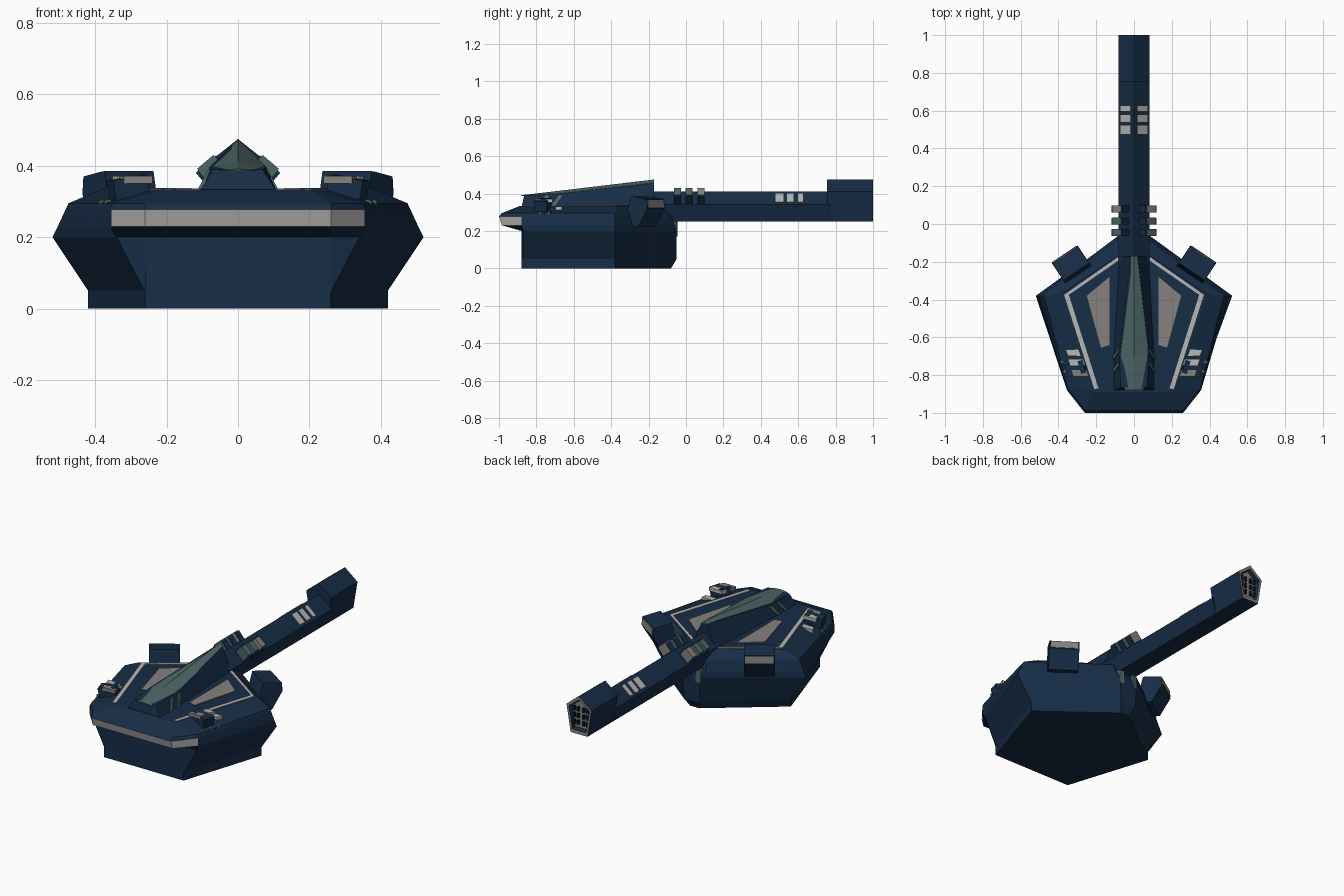
import bpy, bmesh, math
from mathutils import Vector, Matrix

if "Cube" in bpy.data.objects:
    bpy.data.objects.remove(bpy.data.objects["Cube"])


def mat(name, r, g, b):
    m = bpy.data.materials.new(name)
    m.diffuse_color = (r, g, b, 1)
    m.use_nodes = True
    m.node_tree.nodes["Principled BSDF"].inputs["Base Color"].default_value = m.diffuse_color
    return m


NAVY = mat("navy", .008, .026, .062)
DARK = mat("dark_navy", .004, .012, .028)
GREEN = mat("grey_green", .075, .135, .13)
GREY = mat("warm_grey", .24, .22, .21)
WHITE = mat("pale_grey", .48, .47, .46)


def loft(name, rings, m=NAVY, accent=None, accent_faces=()):
    """Skin a stack of equal-length closed loops; accent_faces = (ring, side) pairs."""
    bm = bmesh.new()
    vs = [[bm.verts.new(p) for p in r] for r in rings]
    n = len(rings[0])
    for i in range(len(rings) - 1):
        for j in range(n):
            k = (j + 1) % n
            f = bm.faces.new((vs[i][j], vs[i][k], vs[i + 1][k], vs[i + 1][j]))
            f.material_index = int((i, j) in accent_faces)
    bm.faces.new(vs[0])
    f = bm.faces.new(vs[-1])
    f.material_index = int("end" in accent_faces)
    bmesh.ops.recalc_face_normals(bm, faces=bm.faces)
    me = bpy.data.meshes.new(name)
    bm.to_mesh(me)
    bm.free()
    me.materials.append(m)
    if accent:
        me.materials.append(accent)
    ob = bpy.data.objects.new(name, me)
    bpy.context.collection.objects.link(ob)
    return ob


def mirrored(ob):
    mod = ob.modifiers.new("mirror", 'MIRROR')
    mod.use_axis = (True, False, False)
    return ob


def sym(half, z):
    """Right-half outline to full loop at height z."""
    return [(x, y, z) for x, y in half] + [(-x, y, z) for x, y in reversed(half)]


def plate(name, pts, z0, z1, m):
    return mirrored(loft(name, [[(x, y, z) for x, y in pts] for z in (z0, z1)], m))


def box(name, centre, size, m, rot=None):
    rings = []
    for sz in (-.5, .5):
        r = []
        for sx, sy in ((-.5, -.5), (.5, -.5), (.5, .5), (-.5, .5)):
            v = Vector((sx * size[0], sy * size[1], sz * size[2]))
            r.append((rot @ v if rot else v) + Vector(centre))
        rings.append(r)
    return mirrored(loft(name, rings, m))


# Faceted hull, with the pale band on the nose faces of the upper belt
loft("hull", [
    sym([(.26, -.88), (.262, -.873), (.42, -.38), (.03, -.08)], 0),
    sym([(.26, -.88), (.262, -.873), (.42, -.38), (.05, -.05)], .05),
    sym([(.26, -.88), (.34, -.87), (.52, -.38), (.06, -.05)], .2),
    sym([(.26, -.985), (.355, -.88), (.505, -.38), (.08, -.06)], .23),
    sym([(.26, -1), (.355, -.88), (.483, -.38), (.08, -.08)], .278),
    sym([(.26, -.985), (.35, -.87), (.475, -.38), (.08, -.09)], .295),
    sym([(.2, -.89), (.215, -.88), (.385, -.37), (.07, -.16)], .333),
], NAVY, WHITE, {(3, 0), (3, 7), (3, 6)})

# Facets beside the barrel root at the rear tip
plate("rear_tip_facet", [(.03, -.062), (.07, -.07), (.06, -.05), (.03, -.045)], .17, .25, GREEN)

# Deck inlays
plate("deck_panel", [(.13, -.28), (.25, -.38), (.175, -.655), (.13, -.64)], .325, .338, GREY)
plate("deck_stripe_rear", [(.085, -.175), (.37, -.375), (.345, -.375), (.08, -.192)], .32, .337, WHITE)
plate("deck_stripe_side", [(.37, -.375), (.21, -.875), (.188, -.87), (.345, -.375)], .32, .337, WHITE)

# Spine: navy wedge with a ridged green roof
loft("spine_base", [
    [(-.11, -.88, .325), (.11, -.88, .325), (.07, -.865, .389), (-.07, -.865, .389)],
    [(-.11, -.7, .325), (.11, -.7, .325), (.078, -.7, .398), (-.078, -.7, .398)],
    [(-.08, -.17, .325), (.08, -.17, .325), (.018, -.17, .458), (-.018, -.17, .458)],
])
loft("spine_roof", [
    [(-.05, -.88, .386), (.05, -.88, .386), (0, -.88, .391)],
    [(-.08, -.7, .396), (.08, -.7, .396), (0, -.7, .412)],
    [(-.02, -.17, .455), (.02, -.17, .455), (0, -.17, .475)],
], GREEN)
for y in (-.77, -.70):
    mirrored(loft("spine_side_stripe", [
        [(.112, y - .02, .335), (.112, y, .335), (.1, y, .335), (.1, y - .02, .335)],
        [(.083, y + .02, .39), (.083, y + .04, .39), (.07, y + .04, .39), (.07, y + .02, .39)],
    ], GREEN))


# Barrel: pentagonal section with a ridge along the top
def pent(y, shoulder, ridge, k=1.0, zc=.34):
    pts = [(-.055, .25), (.055, .25), (.082, shoulder), (0, ridge), (-.082, shoulder)]
    return [(x * k, y, zc + (z - zc) * k) for x, z in pts]


loft("barrel", [pent(-.2, .34, .41), pent(.77, .34, .41)])
loft("muzzle", [pent(.755, .41, .475), pent(1, .41, .475), pent(.999, .41, .475, .82, .36),
                pent(.975, .41, .475, .75, .36)], NAVY, GREY,
     {(1, j) for j in range(5)} | {"end"})
for i in range(3):
    for j in range(2):
        box("muzzle_grille_bar", (.018 + j * .025, .981, .31 + i * .04), (.012, .014, .026), DARK)

# Barrel roof marks and clamp fins, tilted to the roof slope
tilt = Matrix.Rotation(math.atan2(.07, .082), 3, 'Y')
for y, d in ((.5, .045), (.558, .036), (.612, .026)):
    box("barrel_mark", (.043, y, .374), (.07, d, .006), WHITE, tilt)
for y, m in ((-.045, GREEN), (.015, GREEN), (.08, GREY)):
    box("clamp_fin", (.072, y, .384), (.075, .036, .055), NAVY, tilt)
    box("clamp_fin_cap", (.074, y, .390), (.06, .037, .055), m, tilt)

# Angled rear pods with a grey outer end
n = Vector((.56, .83, 0)).normalized()
t = Vector((n.y, -n.x, 0))
c = Vector((.30, -.26, 0))


def pod_ring(d_low, d_top, z_low, z_top, w):
    return [c + n * d_low - t * w + Vector((0, 0, z_low)), c + n * d_low + t * w + Vector((0, 0, z_low)),
            c + n * d_top + t * w + Vector((0, 0, z_top)), c + n * d_top - t * w + Vector((0, 0, z_top))]


mirrored(loft("rear_pod", [pod_ring(-.03, .01, .22, .385, .083), pod_ring(.06, .03, .22, .383, .083),
                           pod_ring(.12, .115, .32, .37, .083)]))
mirrored(loft("rear_pod_end", [pod_ring(.115, .11, .325, .366, .076), pod_ring(.123, .119, .325, .366, .076)], GREY))

# Small front-side pods with three pale bars on each
slope = Matrix.Rotation(math.radians(-16), 3, 'Z') @ Matrix.Rotation(math.radians(10), 3, 'Y')
box("side_pod", (.305, -.765, .325), (.10, .07, .085), NAVY, slope)
for x, y, m in ((.315, -.68, WHITE), (.303, -.73, WHITE), (.285, -.79, GREY)):
    z = .33 if y > -.7 else .371
    plate("side_bar", [(x - .045, y - .018), (x + .035, y - .018), (x + .048, y + .016), (x - .035, y + .016)],
          z - .02, z, m)

# Short slanted marks on the hull flanks
for y in (-.78, -.73):
    box("flank_mark", (.372 + (y + .755) * .3, y, .29), (.02, .014, .03), GREEN, slope)
